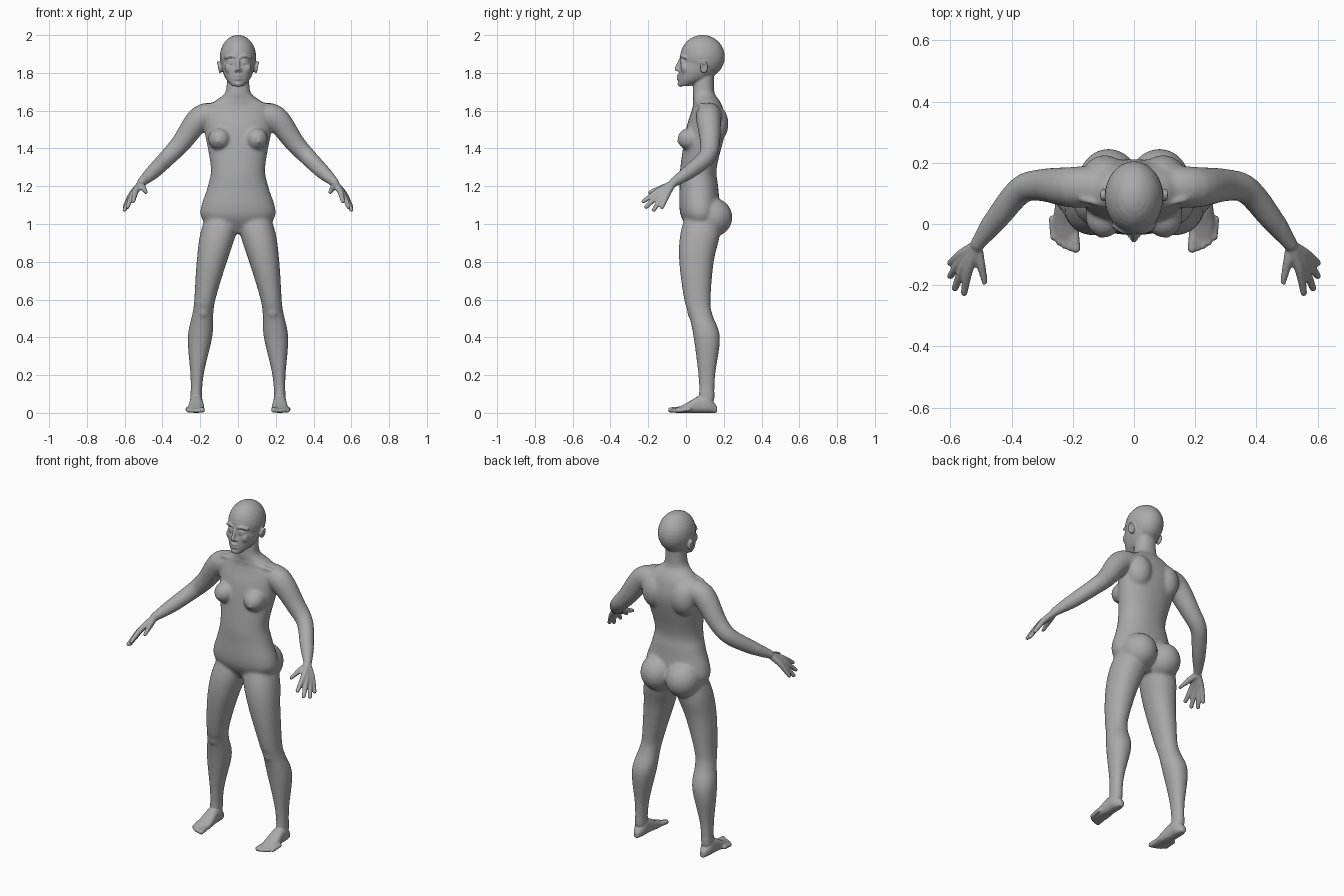
import bpy, bmesh, math
from mathutils import Vector, Matrix

if "Cube" in bpy.data.objects:
    bpy.data.objects.remove(bpy.data.objects["Cube"], do_unlink=True)

grey = bpy.data.materials.new("matte grey")
grey.use_nodes = True
shade = 0.4
grey.diffuse_color = (shade, shade, shade, 1)
grey.node_tree.nodes["Principled BSDF"].inputs["Base Color"].default_value = grey.diffuse_color

SIDES = 32
STEPS = 5


def smooth_rows(rows):
    """Pass a smooth curve through rows of numbers."""
    rows = [Vector(row) for row in rows]
    padded = [rows[0]] + rows + [rows[-1]]
    result = []
    for before, start, end, after in zip(padded, padded[1:], padded[2:], padded[3:]):
        leave, arrive = (end - before) / 2, (after - start) / 2
        for step in range(STEPS):
            t = step / STEPS
            ease = t * t * (3 - 2 * t)
            result.append(start.lerp(end, ease) + leave * (t * (1 - t) ** 2)
                          - arrive * (t * t * (1 - t)))
    return result + [rows[-1]]


def oval(width, depth, power=1.0):
    """Points round an ellipse; a power below one makes it boxier."""
    for i in range(SIDES):
        angle = math.tau * i / SIDES
        across, along = math.cos(angle), math.sin(angle)
        yield (width * math.copysign(abs(across) ** power, across),
               depth * math.copysign(abs(along) ** power, along))


def skin(bm, rings):
    """Join closed rings of points into a capped solid."""
    loops = [[bm.verts.new(point) for point in ring] for ring in rings]
    for low, high in zip(loops, loops[1:]):
        for i in range(SIDES):
            j = (i + 1) % SIDES
            bm.faces.new((low[i], low[j], high[j], high[i]))
    bm.faces.new(reversed(loops[0]))
    bm.faces.new(loops[-1])


def stack(bm, rows, side=0):
    """Level sections: height, half width, front y, back y. Legs splay downwards."""
    rings = []
    for z, width, front, back in smooth_rows(rows):
        centre = side * (.222 - .13 * z * z)
        middle, depth = (front + back) / 2, (back - front) / 2
        rings.append([(centre + x, middle + y, z) for x, y in oval(width, depth, .92)])
    skin(bm, rings)


def tube(bm, points, side=1):
    """Round limb along a path of x, y, z, radius, with domed ends."""
    rows = smooth_rows(points)
    path = [Vector((side * x, y, z)) for x, y, z, radius in rows]
    last = len(path) - 1
    rings = []

    def add_ring(centre, direction, radius):
        turn = direction.to_track_quat('Z', 'Y')
        rings.append([centre + turn @ Vector((x, y, 0)) for x, y in oval(radius, radius)])

    domes = [math.radians(angle) for angle in range(20, 90, 20)]
    for i, (centre, row) in enumerate(zip(path, rows)):
        radius = row[3]
        direction = (path[min(i + 1, last)] - path[max(i - 1, 0)]).normalized()
        if i == 0:
            for angle in reversed(domes):
                add_ring(centre - direction * radius * math.sin(angle), direction,
                         radius * math.cos(angle))
        add_ring(centre, direction, radius)
        if i == last:
            for angle in domes:
                add_ring(centre + direction * radius * math.sin(angle), direction,
                         radius * math.cos(angle))
    skin(bm, rings)


def ball(bm, centre, size, side=1):
    x, y, z = centre
    matrix = Matrix.Translation((side * x, y, z)) @ Matrix.Diagonal((*size, 1))
    bmesh.ops.create_uvsphere(bm, u_segments=SIDES, v_segments=SIDES // 2, radius=1, matrix=matrix)


def make_object(name, bm):
    """Turn the working mesh into a grey object."""
    bmesh.ops.recalc_face_normals(bm, faces=bm.faces)
    mesh = bpy.data.meshes.new(name)
    bm.to_mesh(mesh)
    bm.free()
    mesh.materials.append(grey)
    mesh.shade_smooth()
    made = bpy.data.objects.new(name, mesh)
    bpy.context.collection.objects.link(made)
    return made


def build_head(bm):
    # Cranium, then jaw
    ball(bm, (0, .0875, 1.885), (.096, .118, .116))
    stack(bm, [(1.73, .03, -.037, .02), (1.77, .066, -.038, .12),
               (1.83, .085, -.034, .18), (1.9, .08, -.02, .18)])
    # Nose, lips and chin
    tube(bm, [(0, -.03, 1.87, .009), (0, -.05, 1.82, .011)])
    for height in (1.785, 1.768):
        tube(bm, [(-.022, -.03, height, .006), (0, -.041, height, .008),
                  (.022, -.03, height, .006)])
    ball(bm, (0, -.03, 1.742), (.022, .015, .016))


def build_face_side(bm, side):
    # Brow, eyelids, nostril and cheek
    tube(bm, [(.014, -.027, 1.885, .008), (.04, -.022, 1.89, .008), (.066, -.004, 1.88, .008)], side)
    for lid in (.01, -.008):
        tube(bm, [(.02, -.026, 1.858, .004), (.038, -.027, 1.858 + lid, .004),
                  (.056, -.012, 1.858, .004)], side)
    ball(bm, (.013, -.037, 1.813), (.009, .011, .008), side)
    ball(bm, (.045, -.005, 1.825), (.025, .023, .03), side)
    # Ear bowl and rim
    ball(bm, (.09, .095, 1.83), (.012, .016, .026), side)
    for i in range(SIDES):
        angle = math.tau * i / SIDES
        ball(bm, (.1 + .005 * math.sin(angle), .095 + .015 * math.cos(angle),
                  1.83 + .025 * math.sin(angle)), [.007] * 3, side)


def build_trunk(bm):
    # Hips, waist, chest, shoulders and neck
    stack(bm, [(.95, .12, .03, .14), (1.05, .2, -.03, .18), (1.2, .16, -.034, .17),
               (1.3, .144, -.03, .163), (1.5, .178, 0, .21), (1.6, .18, .03, .2),
               (1.65, .125, .04, .18), (1.7, .066, .035, .15), (1.82, .058, .05, .15)])


def build_trunk_side(bm, side):
    # Chest, shoulder blade, collar bone and seat
    ball(bm, (.098, .022, 1.45), (.06, .067, .06), side)
    ball(bm, (.108, -.04, 1.437), [.01] * 3, side)
    ball(bm, (.095, .155, 1.53), (.075, .07, .1), side)
    tube(bm, [(.02, .043, 1.65, .009), (.17, .08, 1.63, .01)], side)
    ball(bm, (.083, .137, 1.035), (.1, .109, .105), side)


def build_leg(bm, side):
    # Ankle up to hip, with a kneecap
    stack(bm, [(.07, .03, .07, .15), (.2, .035, .065, .155), (.4, .065, .04, .18),
               (.52, .056, .015, .14), (.6, .056, -.01, .13), (.8, .08, -.036, .147),
               (.95, .095, -.03, .18), (1.08, .085, .01, .17)], side)
    ball(bm, (.185, .035, .54), (.035, .03, .045), side)
    # Foot, as upright sections from heel to ball
    rings = []
    for y, width, top in smooth_rows([(.164, .014, .035), (.12, .034, .085), (.07, .036, .09),
                                      (0, .043, .05), (-.055, .037, .024)]):
        rings.append([(side * .221 + x, y, top / 2 + z) for x, z in oval(width, top / 2, .8)])
    skin(bm, rings)
    # Toes, shortening outwards
    for toe in range(5):
        radius = .0115 if toe else .015
        x, y = .19 + .018 * toe, .0023 * toe * toe - .08
        tube(bm, [(x + .005, y + .06, .02, radius), (x, y, radius, radius)], side)


def build_arm(bm, side):
    # Shoulder to wrist
    tube(bm, [(.11, .125, 1.575, .066), (.2, .12, 1.56, .067), (.3, .127, 1.43, .053),
              (.37, .11, 1.355, .046), (.45, .015, 1.275, .039), (.51, -.065, 1.22, .024)], side)
    # Palm rays running into fingers
    wrist = Vector((.512, -.07, 1.215))
    tips = [(.555, -.225, 1.12), (.585, -.21, 1.09), (.6, -.17, 1.075), (.6, -.127, 1.09)]
    for tip in map(Vector, tips):
        knuckle = wrist.lerp(tip, .5) + Vector((.007, 0, .006))
        tube(bm, [(*wrist, .019), (*knuckle, .016), (*tip, .011)], side)
    # Thumb
    tube(bm, [(.515, -.08, 1.205, .02), (.5, -.13, 1.19, .016), (.485, -.192, 1.167, .011)], side)


skin_mesh = bmesh.new()
build_head(skin_mesh)
build_trunk(skin_mesh)
for side in (1, -1):
    for build in (build_face_side, build_trunk_side, build_leg, build_arm):
        build(skin_mesh, side)
body = make_object("body", skin_mesh)

# Fuse the parts into one skin
bpy.context.view_layer.objects.active = body
fuse = body.modifiers.new("fuse", 'REMESH')
fuse.mode = 'VOXEL'
fuse.voxel_size = .0052
fuse.use_smooth_shade = True
bpy.ops.object.modifier_apply(modifier=fuse.name)

# Relax trunk and limbs strongly, face, hands and feet lightly
group = body.vertex_groups.new(name="trunk and limbs")
broad = [v.index for v in body.data.vertices
         if .11 < v.co.z < 1.72 and abs(v.co.x) < .49]
group.add(broad, 1, 'REPLACE')
for name, count, where in (("relax limbs", 35, group.name), ("relax all", 3, "")):
    relax = body.modifiers.new(name, 'SMOOTH')
    relax.iterations = count
    relax.vertex_group = where

# Eyeballs
for side, name in ((1, "left_eye"), (-1, "right_eye")):
    eye_mesh = bmesh.new()
    ball(eye_mesh, (.038, -.01, 1.858), (.016, .016, .014), side)
    make_object(name, eye_mesh)
